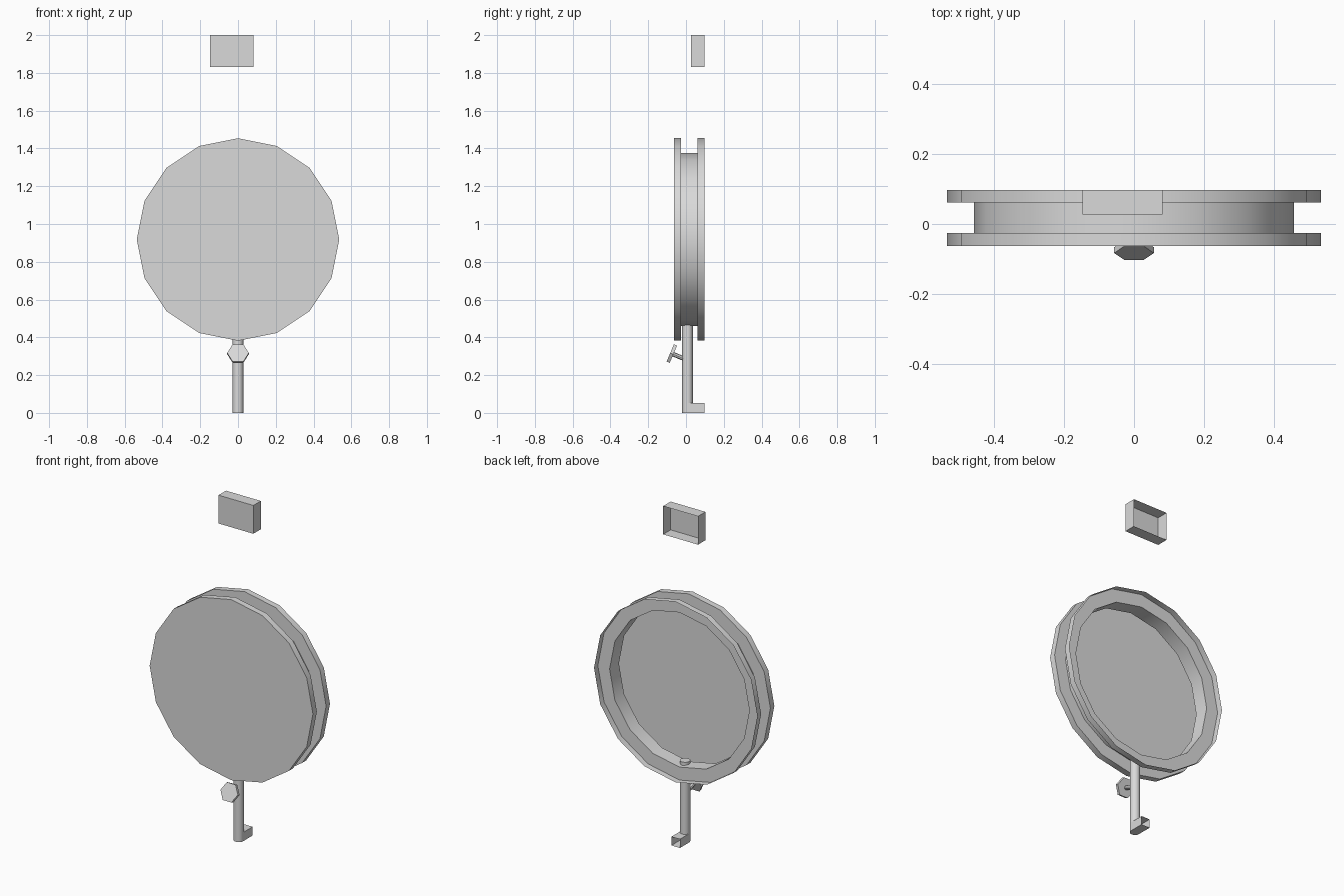
import bpy, bmesh, math
from mathutils import Matrix, Vector

cube = bpy.data.objects.get("Cube")
if cube:
    bpy.data.objects.remove(cube)

GREY = (0.7, 0.7, 0.7, 1)
mat = bpy.data.materials.new("light grey")
mat.use_nodes = True
mat.diffuse_color = GREY
mat.node_tree.nodes["Principled BSDF"].inputs["Base Color"].default_value = GREY


def finish(name, bm, smooth=True):
    me = bpy.data.meshes.new(name)
    bm.to_mesh(me)
    bm.free()
    ob = bpy.data.objects.new(name, me)
    bpy.context.collection.objects.link(ob)
    me.materials.append(mat)
    if smooth:
        bpy.ops.object.select_all(action='DESELECT')
        ob.select_set(True)
        bpy.context.view_layer.objects.active = ob
        bpy.ops.object.shade_smooth_by_angle(angle=math.radians(30))


def lathe_y(name, profile, sides, z):
    """Spin (radius, y) points about a horizontal axis at height z."""
    bm = bmesh.new()
    verts = [bm.verts.new((0, y, r)) for r, y in profile]
    edges = [bm.edges.new(pair) for pair in zip(verts, verts[1:])]
    bmesh.ops.spin(bm, geom=verts + edges, cent=(0, 0, 0), axis=(0, 1, 0),
                   angle=math.tau, steps=sides, use_merge=True)
    bmesh.ops.remove_doubles(bm, verts=bm.verts, dist=0.0005)
    bmesh.ops.recalc_face_normals(bm, faces=bm.faces)
    bmesh.ops.translate(bm, verts=bm.verts, vec=(0, 0, z))
    finish(name, bm)


def rod(name, start, end, radius, sides, turn=0.0):
    """Capped prism between two points."""
    a, b = Vector(start), Vector(end)
    axis = b - a
    bm = bmesh.new()
    bmesh.ops.create_cone(bm, cap_ends=True, segments=sides, radius1=radius,
                          radius2=radius, depth=axis.length)
    spin = Matrix.Rotation(turn, 4, 'Z')
    tilt = Vector((0, 0, 1)).rotation_difference(axis).to_matrix().to_4x4()
    bm.transform(Matrix.Translation((a + b) / 2) @ tilt @ spin)
    finish(name, bm)


def open_box(name, low, high):
    """Thin-walled box with no back face."""
    low, high = Vector(low), Vector(high)
    bm = bmesh.new()
    bmesh.ops.create_cube(bm, size=1)
    bm.transform(Matrix.Translation((low + high) / 2) @ Matrix.Diagonal((*(high - low), 1)))
    back = [f for f in bm.faces if f.normal.y > 0.9]
    bmesh.ops.delete(bm, geom=back, context='FACES')
    finish(name, bm, smooth=False)


# Round body: one thin shell with a closed front, a grooved edge and an open back
RIM, GROOVE = 0.536, 0.459
lathe_y("round_body", [
    (0, -0.063), (RIM, -0.063), (RIM, -0.026), (GROOVE, -0.026),
    (GROOVE, 0.061), (RIM, 0.061), (RIM, 0.097)], 16, 0.918)

# Stem with a hooked foot
rod("stem", (0, 0.008, 0), (0, 0.008, 0.48), 0.028, 16)
open_box("foot_hook", (-0.028, 0.008, 0), (0.028, 0.097, 0.052))

# Tilted clamp screw with a six-sided head
axis = Vector((0, -0.92, 0.39)).normalized()
head = Vector((0, -0.075, 0.314))
rod("screw_shaft", head - axis * 0.085, head, 0.012, 8)
rod("screw_head", head - axis * 0.009, head + axis * 0.009, 0.057, 6, math.pi / 6)

# Floating box above, open at the back
open_box("upper_box", (-0.147, 0.027, 1.832), (0.082, 0.097, 2.0))
